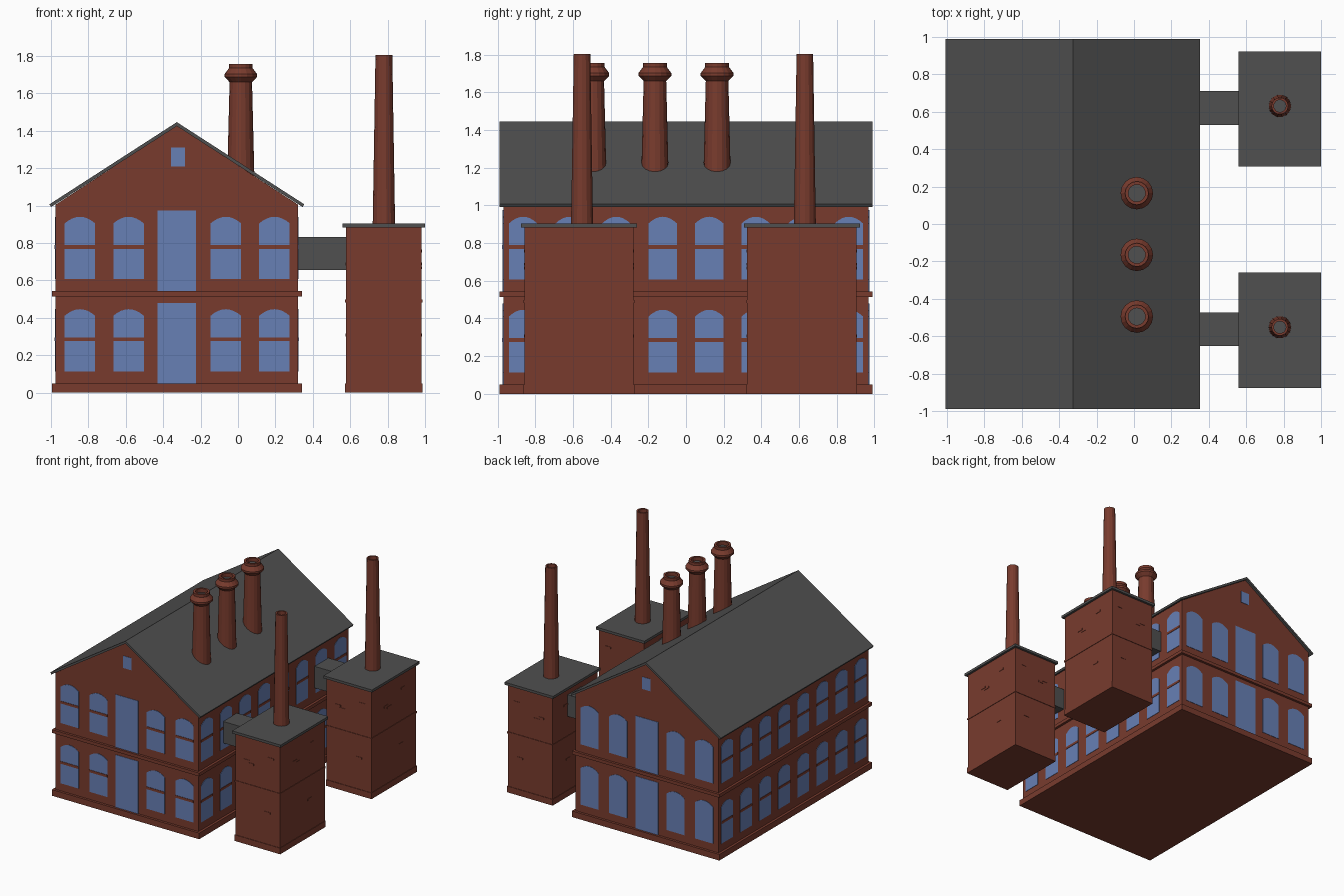
import bpy, bmesh, math
from mathutils import Vector

if "Cube" in bpy.data.objects:
    bpy.data.objects.remove(bpy.data.objects["Cube"])


def material(name, rgb):
    m = bpy.data.materials.new(name)
    m.diffuse_color = (*rgb, 1)
    m.use_nodes = True
    m.node_tree.nodes["Principled BSDF"].inputs["Base Color"].default_value = m.diffuse_color
    return m


BRICK = material("red brick", (0.190, 0.044, 0.027))
SLATE = material("dark grey slate", (0.080, 0.080, 0.080))
GLASS = material("blue glass", (0.137, 0.215, 0.46))


def finish(name, bm, *mats):
    bmesh.ops.recalc_face_normals(bm, faces=bm.faces)
    me = bpy.data.meshes.new(name)
    bm.to_mesh(me)
    bm.free()
    for m in mats:
        me.materials.append(m)
    ob = bpy.data.objects.new(name, me)
    bpy.context.collection.objects.link(ob)
    return ob


def prism(bm, pts, offset):
    """Extrude a closed outline of 3D points along an offset."""
    face = bm.faces.new([bm.verts.new(p) for p in pts])
    new = bmesh.ops.extrude_face_region(bm, geom=[face], use_keep_orig=True)["geom"]
    bmesh.ops.translate(bm, vec=offset, verts=[v for v in new if isinstance(v, bmesh.types.BMVert)])


def add_box(bm, x0, x1, y0, y1, z0, z1):
    prism(bm, [(x0, y0, z0), (x1, y0, z0), (x1, y1, z0), (x0, y1, z0)], Vector((0, 0, z1 - z0)))


def box(name, mat, *b):
    bm = bmesh.new()
    add_box(bm, *b)
    return finish(name, bm, mat)


# Main hall: gabled walls, plinth, belt course and roof
CX, HW, HL = -0.327, 0.648, 0.97
bm = bmesh.new()
prism(bm, [(CX - HW, -HL, 0), (CX + HW, -HL, 0), (CX + HW, -HL, 1.005),
           (CX, -HL, 1.428), (CX - HW, -HL, 1.005)], Vector((0, 2 * HL, 0)))
finish("hall_walls", bm, BRICK)
for name, z0, z1 in (("hall_plinth", 0, 0.05), ("hall_belt_course", 0.515, 0.542)):
    box(name, BRICK, CX - HW - 0.02, CX + HW + 0.02, -HL - 0.02, HL + 0.02, z0, z1)
bm = bmesh.new()
E = 0.673
prism(bm, [(CX - E, -0.99, 0.992), (CX, -0.99, 1.425), (CX + E, -0.99, 0.992),
           (CX + E + 0.008, -0.99, 1.007), (CX, -0.99, 1.446), (CX - E - 0.008, -0.99, 1.007)],
      Vector((0, 1.98, 0)))
finish("hall_roof", bm, SLATE)

# Wall frames: origin, horizontal direction, outward normal
WALLS = {
    "front": (Vector((CX, -HL, 0)), Vector((1, 0, 0)), Vector((0, -1, 0))),
    "back": (Vector((CX, HL, 0)), Vector((1, 0, 0)), Vector((0, 1, 0))),
    "left": (Vector((CX - HW, 0, 0)), Vector((0, 1, 0)), Vector((-1, 0, 0))),
    "right": (Vector((CX + HW, 0, 0)), Vector((0, 1, 0)), Vector((1, 0, 0))),
}


def plate(bm, wall, u, w, z0, z1, rise=0.0, thick=0.003):
    """Thin wall plate, with an arched head when rise > 0."""
    o, d, n = WALLS[wall]
    outline = [(u - w / 2, z0), (u + w / 2, z0)]
    steps = 8 if rise else 1
    for i in range(steps + 1):
        t = 1 - 2 * i / steps
        outline.append((u + t * w / 2, z1 - rise * t * t))
    prism(bm, [o + d * a + Vector((0, 0, z)) - n * 0.003 for a, z in outline], n * (thick + 0.003))


# Windows, glazing bars and doors on every wall
for wall in WALLS:
    glass, bars = bmesh.new(), bmesh.new()
    gable = wall in ("front", "back")
    if gable:
        spots, w = [-0.518, -0.258, 0.262, 0.522], 0.163
    else:
        spots, w = [0.247 * (i - 3.5) for i in range(8)], 0.15
    for base in (0.113, 0.607):
        for u in spots:
            plate(glass, wall, u, w, base, base + 0.333, 0.035)
            if wall != "back":
                plate(bars, wall, u, w, base + 0.162, base + 0.182, 0, 0.006)
    if gable:
        plate(glass, wall, 0, 0.205, 0.05, 0.48)
        plate(glass, wall, 0, 0.205, 0.542, 0.975)
        plate(glass, wall, 0.005, 0.075, 1.21, 1.31)
    finish(wall + "_windows", glass, GLASS)
    if wall != "back":
        finish(wall + "_window_bars", bars, BRICK)
    else:
        bars.free()


def chimney(name, x, y, profile, sides):
    """Revolve (radius, z) points; the flue inside the rim is slate."""
    bm = bmesh.new()
    rings = []
    top = profile[-1]
    pts = profile + [(top[0] * 0.72, top[1]), (top[0] * 0.72, top[1] - 0.03)]
    for r, z in pts:
        rings.append([bm.verts.new((x + r * math.cos(2 * math.pi * i / sides),
                                    y + r * math.sin(2 * math.pi * i / sides), z)) for i in range(sides)])
    for a, b in zip(rings, rings[1:]):
        for i in range(sides):
            j = (i + 1) % sides
            bm.faces.new((a[i], a[j], b[j], b[i]))
    bm.faces.new(rings[0])
    bm.faces.new(rings[-1]).material_index = 1
    finish(name, bm, BRICK, SLATE)


# Three capped chimneys through the right roof slope
for k, y in enumerate((-0.495, -0.165, 0.165)):
    chimney(f"roof_chimney_{k + 1}", 0.015, y,
            [(0.074, 1.1), (0.06, 1.66), (0.087, 1.688), (0.087, 1.703), (0.063, 1.735), (0.063, 1.757)], 16)

# Two side towers with slab roof, stack and connecting duct
for side, cy in (("front", -0.568), ("rear", 0.615)):
    x0, x1, y0, y1 = 0.577, 0.982, cy - 0.29, cy + 0.29
    box(side + "_tower", BRICK, x0, x1, y0, y1, 0, 0.885)
    box(side + "_tower_plinth", BRICK, x0 - 0.004, x1 + 0.004, y0 - 0.004, y1 + 0.004, 0, 0.05)
    box(side + "_tower_belt", BRICK, x0 - 0.004, x1 + 0.004, y0 - 0.004, y1 + 0.004, 0.482, 0.497)
    box(side + "_tower_roof", SLATE, 0.56, 1.0, cy - 0.308, cy + 0.308, 0.883, 0.904)
    box(side + "_duct", SLATE, 0.31, 0.59, cy - 0.085, cy + 0.095, 0.655, 0.832)
    chimney(side + "_tower_stack", 0.78, cy + 0.016, [(0.06, 0.89), (0.045, 1.805)], 14)
    # A few raised bricks on the tower faces
    bm = bmesh.new()
    for u, z in ((-0.1, 0.68), (-0.06, 0.66), (0.09, 0.3), (0.12, 0.75)):
        add_box(bm, 0.78 + u - 0.025, 0.78 + u + 0.025, y0 - 0.003, y1 + 0.003, z, z + 0.015)
        add_box(bm, x0 - 0.003, x1 + 0.003, cy + u - 0.025, cy + u + 0.025, z, z + 0.015)
    finish(side + "_tower_raised_bricks", bm, BRICK)
